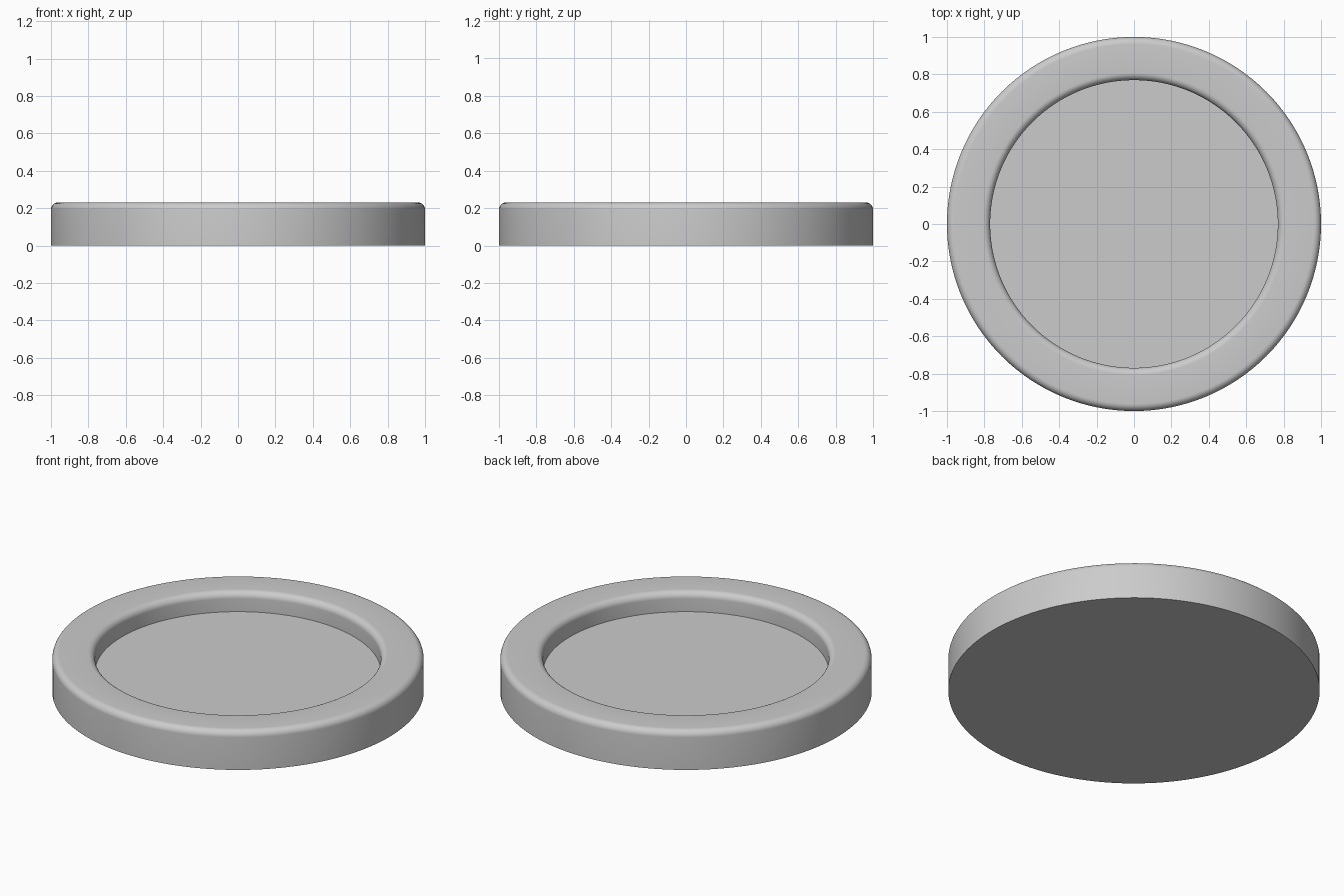
import bpy, bmesh, math

if "Cube" in bpy.data.objects:
    bpy.data.objects.remove(bpy.data.objects["Cube"])

UNIT = 1 / 26            # outer radius is 26 units
SEGMENTS = 128
FILLET = 1.0
HEIGHT, FLOOR, INNER = 6.0, 3.0, 20.0


def arc(cx, cz, start, end, steps=8):
    """Points of a fillet arc, angles in degrees."""
    for i in range(steps + 1):
        a = math.radians(start + (end - start) * i / steps)
        yield (cx + FILLET * math.cos(a), cz + FILLET * math.sin(a))


# Half section of the tray: base, wall, rounded rim, recess floor
profile = [(0, 0), (26, 0)]
profile += arc(26 - FILLET, HEIGHT - FILLET, 0, 90)
profile += arc(INNER + FILLET, HEIGHT - FILLET, 90, 180)
profile += [(INNER, FLOOR), (0, FLOOR)]

# Revolve the section around z
bm = bmesh.new()
verts = [bm.verts.new((r * UNIT, 0, z * UNIT)) for r, z in profile]
edges = [bm.edges.new(pair) for pair in zip(verts, verts[1:])]
bmesh.ops.spin(bm, geom=verts + edges, cent=(0, 0, 0), axis=(0, 0, 1),
               angle=math.tau, steps=SEGMENTS, use_merge=False)
bmesh.ops.remove_doubles(bm, verts=bm.verts, dist=1e-5)
bmesh.ops.recalc_face_normals(bm, faces=bm.faces)
mesh = bpy.data.meshes.new("round_tray")
bm.to_mesh(mesh)
bm.free()

tray = bpy.data.objects.new("round_tray", mesh)
bpy.context.collection.objects.link(tray)

# Plain grey finish
grey = bpy.data.materials.new("grey")
grey.diffuse_color = (0.6, 0.6, 0.6, 1)
grey.use_nodes = True
grey.node_tree.nodes["Principled BSDF"].inputs["Base Color"].default_value = grey.diffuse_color
mesh.materials.append(grey)

# Smooth walls and fillets, sharp base and floor edges
bpy.context.view_layer.objects.active = tray
tray.select_set(True)
bpy.ops.object.shade_smooth_by_angle(angle=math.radians(30))
